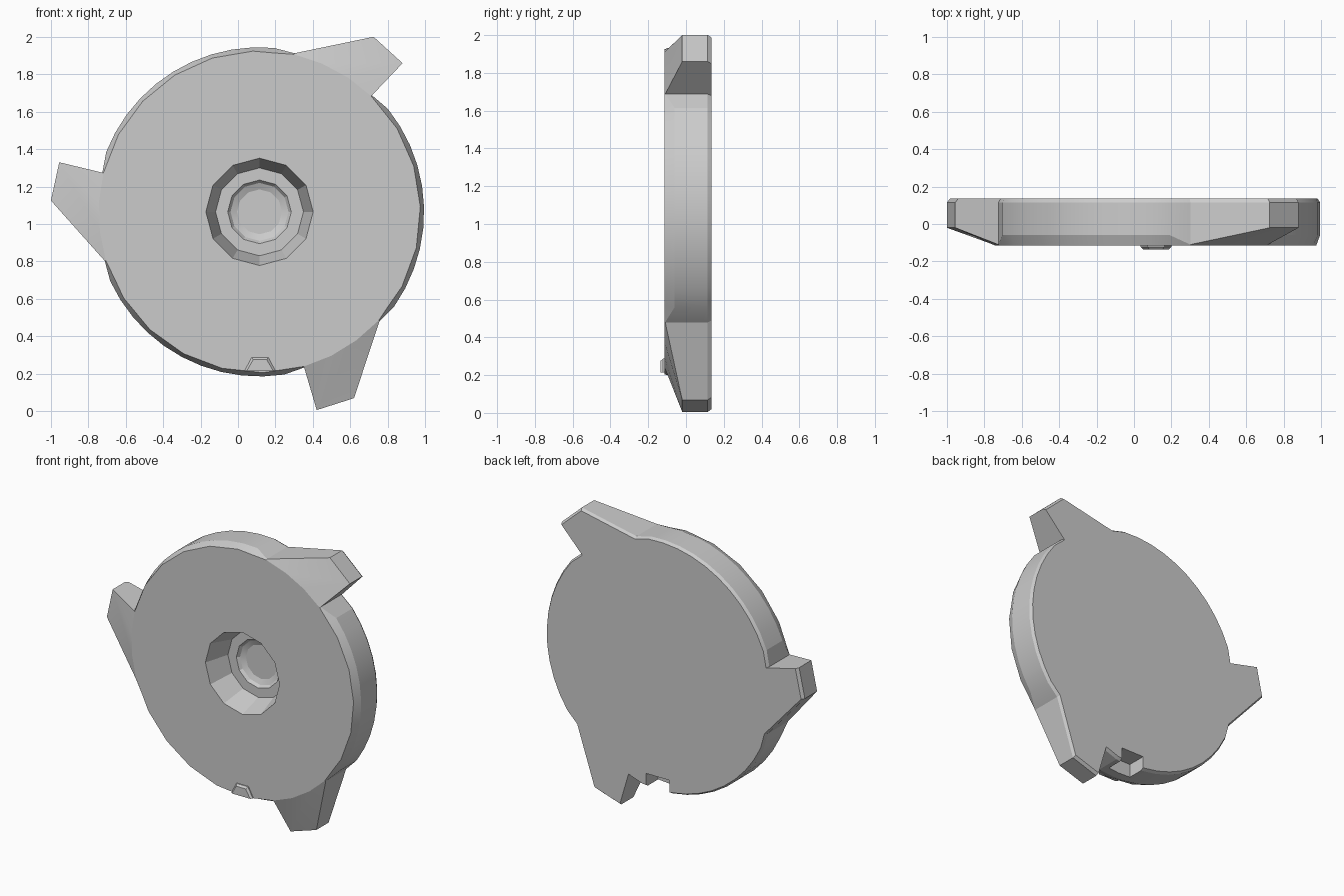
import bpy, bmesh, math

if "Cube" in bpy.data.objects:
    bpy.data.objects.remove(bpy.data.objects["Cube"])

CX, CZ = 0.115, 1.065


def P(r, deg, y):
    a = math.radians(deg)
    return (CX + r * math.cos(a), y, CZ + r * math.sin(a))


def loft(name, rings):
    """Closed solid skinned through equal-length rings of points."""
    bm = bmesh.new()
    loops = [[bm.verts.new(p) for p in ring] for ring in rings]
    n = len(loops[0])
    for a, b in zip(loops, loops[1:]):
        for i in range(n):
            j = (i + 1) % n
            bm.faces.new((a[i], a[j], b[j], b[i]))
    bm.faces.new(loops[0])
    bm.faces.new(loops[-1])
    bmesh.ops.recalc_face_normals(bm, faces=bm.faces)
    me = bpy.data.meshes.new(name)
    bm.to_mesh(me)
    bm.free()
    ob = bpy.data.objects.new(name, me)
    bpy.context.collection.objects.link(ob)
    return ob


def cut(target, cutter):
    cutter.hide_render = True
    mod = target.modifiers.new("cut", 'BOOLEAN')
    mod.operation = 'DIFFERENCE'
    mod.solver = 'EXACT'
    mod.object = cutter
    bpy.ops.object.select_all(action='DESELECT')
    bpy.context.view_layer.objects.active = target
    target.select_set(True)
    bpy.ops.object.modifier_apply(modifier=mod.name)
    bpy.data.objects.remove(cutter)


# Disc with three swept lugs whose front faces slope back
front, shoulder, rear, back = [], [], [], []


def station(fr, fa, r, a, y):
    front.append(P(fr, fa, -0.115))
    shoulder.append(P(r, a, y))
    rear.append(P(r, a, 0.115))
    back.append(P(r * 0.986, a, 0.135))


SEG = 12
for k in range(3):
    t = -120 * k
    station(0.862, 197.6 + t, 0.868, 197.6 + t, -0.110)   # long root
    station(0.86, 187 + t, 1.117, 176.9 + t, -0.02)       # lug tip
    station(0.86, 176.5 + t, 1.103, 166.1 + t, -0.02)
    station(0.860, 166 + t, 0.866, 166 + t, -0.110)       # short root
    for i in range(1, SEG):                               # round rim
        a = 166 - (166 - 77.6) * i / SEG + t
        station(0.86 if i % 2 == 0 else 0.853, a, 0.88, a, -0.06)
disc = loft("lugged_disc", [front, shoulder, rear, back])

# Stepped twelve-sided recess in the middle of the front
steps = [(0.300, -0.165), (0.287, -0.115), (0.235, 0.06), (0.17, 0.0601),
         (0.155, 0.08), (0.12, 0.095)]
recess = loft("recess_cutter",
              [[P(r, 30 * i, y) for i in range(12)] for r, y in steps])
cut(disc, recess)

# Keyway notch in the lower back edge


def rect(x0, x1, z0, z1, y):
    return [(x0, y, z0), (x1, y, z0), (x1, y, z1), (x0, y, z1)]


cut(disc, loft("notch_cutter", [rect(0.035, 0.215, 0.1, 0.285, y)
                                for y in (0.0, 0.2)]))

bpy.ops.object.select_all(action='DESELECT')
disc.select_set(True)
bpy.context.view_layer.objects.active = disc
bpy.ops.object.shade_smooth_by_angle(angle=math.radians(14))

# Small tapered locating nub on the lower front


def trapezoid(g, y):
    return [(0.035 + g, y, 0.215), (0.2 - g, y, 0.215),
            (0.162 - g * 0.7, y, 0.287 - g), (0.073 + g * 0.7, y, 0.287 - g)]


loft("locating_nub", [trapezoid(0, -0.06), trapezoid(0, -0.122),
                      trapezoid(0.012, -0.135)])
